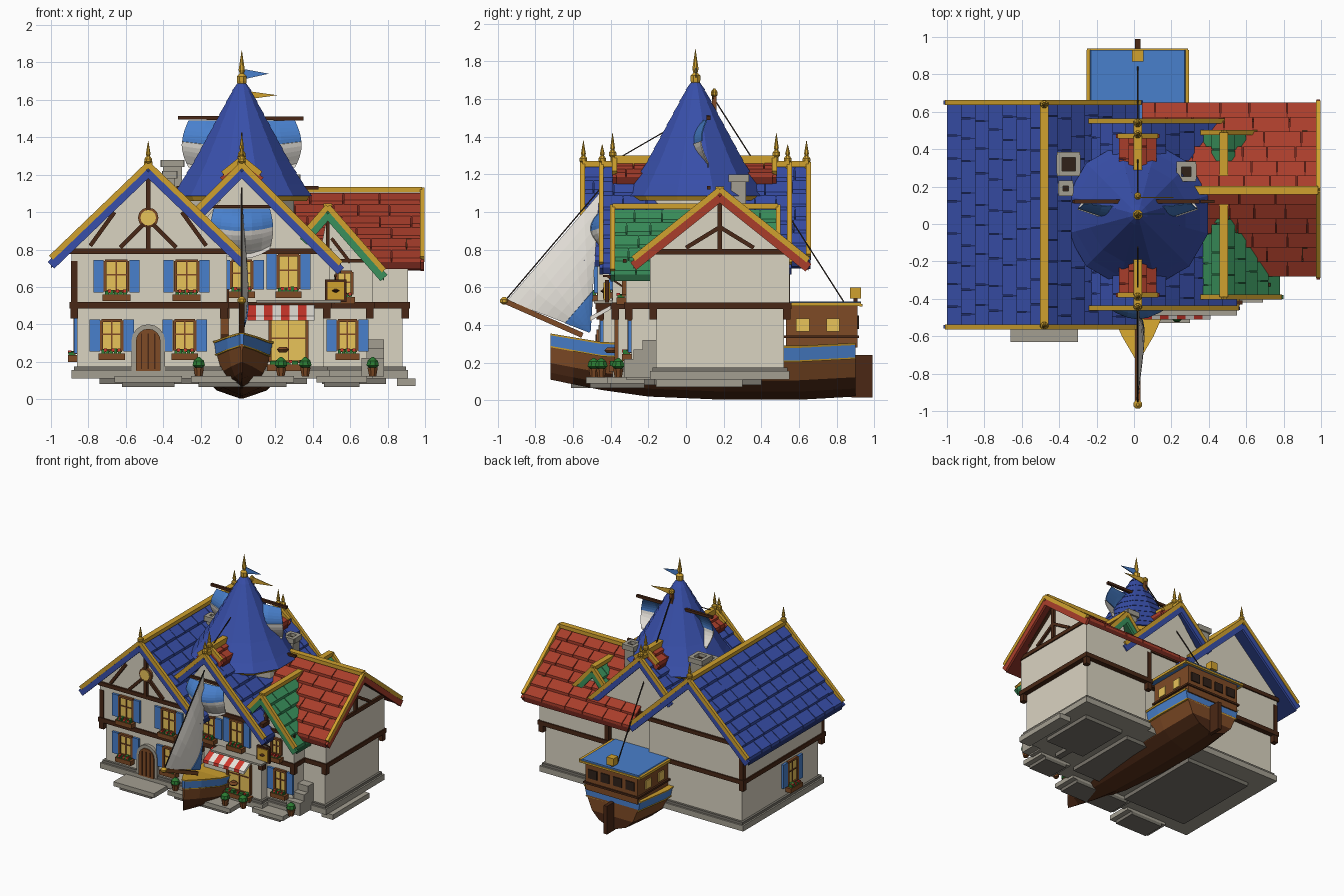
import bpy, bmesh, math, random
from mathutils import Vector as V

if "Cube" in bpy.data.objects:
    bpy.data.objects.remove(bpy.data.objects["Cube"])
random.seed(4)
HEX = dict(blue='3B50A8', dblue='27356F', sky='4A7FCB', red='A8402F', dred='6E2A22', green='3C8F5C', dgreen='2A5F3E',
           gold='CFA032', glass='E8C25A', wall='D9D2C0', stone='A29D90', dstone='77736A', wood='4A2C1C',
           hull='7E4C2A', keel='4C2C1B', white='E6E2DA', awn='D03A30', leaf='2F7A35', dark='33261F', rope='2A2420')
MATS = {}

def mat(k):
    if k not in MATS:
        m = bpy.data.materials.new(k)
        rgb = [(int(HEX[k][i:i + 2], 16) / 255) ** 2.2 for i in (0, 2, 4)]
        m.diffuse_color = (*rgb, 1)
        m.use_nodes = True
        m.node_tree.nodes["Principled BSDF"].inputs["Base Color"].default_value = m.diffuse_color
        MATS[k] = m
    return MATS[k]

def mesh(name, verts, faces, col, fix=True):
    bm = bmesh.new()
    vs = [bm.verts.new(v) for v in verts]
    for f in faces:
        bm.faces.new([vs[i] for i in f])
    if fix:
        bmesh.ops.recalc_face_normals(bm, faces=bm.faces)
    me = bpy.data.meshes.new(name)
    bm.to_mesh(me)
    bm.free()
    me.materials.append(mat(col))
    o = bpy.data.objects.new(name, me)
    bpy.context.collection.objects.link(o)
    return o

HF = [(0, 1, 2, 3), (4, 7, 6, 5), (0, 4, 5, 1), (1, 5, 6, 2), (2, 6, 7, 3), (3, 7, 4, 0)]
def hexes(name, items, col):
    return mesh(name, [v for h in items for v in h],
                [[i + 8 * k for i in f] for k in range(len(items)) for f in HF], col)

def b8(x0, x1, y0, y1, z0, z1):
    return [(x, y, z) for z in (z0, z1) for x, y in ((x0, y0), (x1, y0), (x1, y1), (x0, y1))]

def box(name, col, *e):
    return hexes(name, [b8(*e)], col)

def bar(p, q, w, h=None):
    p, q = V(p), V(q)
    d = (q - p).normalized()
    s = d.cross(V((0, 0, 1)) if abs(d.z) < .99 else V((0, 1, 0))).normalized()
    t, s = s.cross(d) * (h or w) / 2, s * w / 2
    return [c + a * s + b * t for c in (p, q) for a, b in ((-1, -1), (1, -1), (1, 1), (-1, 1))]

def prism(name, pts, ext, col):
    n = len(pts)
    vs = [V(p) for p in pts] + [V(p) + V(ext) for p in pts]
    return mesh(name, vs, [range(n), range(n, 2 * n)] + [(i, (i + 1) % n, n + (i + 1) % n, n + i) for i in range(n)], col)

def lathe(name, prof, x, y, n, col):
    vs = [(x + r * math.cos(math.tau * (i + .5) / n), y + r * math.sin(math.tau * (i + .5) / n), z) for r, z in prof for i in range(n)]
    m = len(prof)
    fs = [(k * n + i, k * n + (i + 1) % n, (k + 1) * n + (i + 1) % n, (k + 1) * n + i) for k in range(m - 1) for i in range(n)]
    return mesh(name, vs, fs + [range(n), range((m - 1) * n, m * n)], col)

def finial(name, x, y, z, h):
    lathe(name, [(.012, z - .03), (.012, z), (.022, z + .01), (.022, z + .025), (.01, z + .04), (.014, z + .05), (.001, z + h)], x, y, 8, 'gold')

def roof(name, axis, c, zr, vl, vr, slope, u0, u1, col, rows=7, tile=.15, ends=(0, 1)):
    """Gabled roof with stepped tile rows, gold ridge and verges."""
    P = (lambda u, v, z: (c + v, u, z)) if axis == 'y' else (lambda u, v, z: (u, c + v, z))
    Z = lambda v: zr - slope * abs(v)
    tiles, base, gold, under = [], [], [bar(P(u0, 0, zr + .02), P(u1, 0, zr + .02), .045, .03)], []
    for s, hw in ((-1, vl), (1, vr)):
        q = [(u0 + .01, 0), (u1 - .01, 0), (u1 - .01, s * hw), (u0 + .01, s * hw)]
        base.append([P(u, v, Z(v) - .035) for u, v in q] + [P(u, v, Z(v)) for u, v in q])
        n = max(2, round(rows * hw / max(vl, vr)))
        for i in range(n):
            a, b = s * hw * i / n, s * hw * (i + 1) / n
            u = u0
            while u < u1 - .01:
                e = min(u1, u + tile * random.uniform(.7, 1.15) * (.5 if u == u0 and i % 2 else 1))
                if u1 - e < .04:
                    e = u1
                q = [(u + .003, a), (e - .003, a), (e - .003, b), (u + .003, b)]
                k = random.uniform(.018, .026)
                tiles.append([P(x, v, Z(v) - .005) for x, v in q] + [P(x, v, Z(v) + (.003 if v == a else k)) for x, v in q])
                u = e
        for k in ends:
            u = (u0, u1)[k]
            gold.append(bar(P(u, 0, zr + .02), P(u, s * hw, Z(hw) + .02), .026, .03))
            under.append(bar(P(u, 0, zr - .02), P(u, s * hw, Z(hw) - .02), .02, .05))
    hexes(name + '_deck', base, 'd' + col)
    hexes(name + '_tiles', tiles, col)
    hexes(name + '_gold_trim', gold, 'gold')
    hexes(name + '_bargeboard', under, col)

# main storeys: x0, x1, y0, y1 of the upper floor
B = {'left_house': (-.89, -.06, -.47, .55), 'middle_house': (-.08, .49, -.39, .51),
     'green_wing': (.4, .72, -.32, .45), 'right_house': (.3, .91, -.19, .55)}
for n, (x0, x1, y0, y1) in B.items():
    box(n + '_ground_floor', 'wall', x0 + .03, x1 - .03, y0 + .03, y1 - .03, .16, .5)
    box(n + '_upper_floor', 'wall', x0, x1, y0, y1, .5, .8 if n != 'green_wing' else .74)
    box(n + '_jetty_beam', 'wood', x0 - .01, x1 + .01, y0 - .01, y1 + .01, .485, .52)
    box(n + '_plinth', 'stone', x0, x1, y0, y1, .11, .155)
    box(n + '_plinth_cap', 'dstone', x0 + .012, x1 - .012, y0 + .012, y1 - .012, .155, .175)
    cs = [(x, y) for x in (x0 + .015, x1 - .015) for y in (y0 + .015, y1 - .015)]
    hexes(n + '_corbels', [b8(x - .02, x + .02, y - .02, y + .02, .43, .49) for x, y in cs], 'wood')
    hexes(n + '_corner_posts', [b8(x - .018, x + .018, y - .018, y + .018, .52, .74) for x, y in cs[:2]], 'wood')
    if n != 'green_wing':
        box(n + '_wall_plate', 'wood', x0 - .01, x1 + .01, y0 - .01, y1 + .01, .775, .805)
    box(n + '_footing', 'dstone', x0 + .15, x1 - .12, y0 + .15, y1 - .15, .08, .115)

# gable walls
prism('left_gable', [(-.9, -.465, .8), (-.06, -.465, .8), (-.48, -.465, 1.21)], (0, 1.01, 0), 'wall')
prism('middle_gable', [(-.3, -.385, .8), (.44, -.385, .8), (.02, -.385, 1.21)], (0, .89, 0), 'wall')
prism('green_gable', [(.42, -.315, .7), (.72, -.315, .7), (.48, -.315, .99)], (0, .76, 0), 'wall')
prism('right_gable', [(.3, -.18, .79), (.3, .54, .79), (.3, .18, 1.08)], (.605, 0, 0), 'wall')

# roofs
roof('left_roof', 'y', -.48, 1.235, .52, .51, .96, -.55, .65, 'blue')
roof('middle_roof', 'y', .02, 1.235, .27, .53, 1.0, -.45, .55, 'blue')
roof('right_roof', 'x', .18, 1.1, .46, .47, .8, .04, .985, 'red', 6, .18, (1,))
roof('green_roof', 'y', .48, 1.01, .13, .3, 1.14, -.39, .49, 'green', 5)
roof('small_red_roof', 'y', .02, 1.265, .1, .1, .8, -.38, .47, 'red', 2, .12)
for i, (x, y, z, h) in enumerate([(-.48, -.545, 1.26, .12), (-.48, .64, 1.26, .12), (.02, -.445, 1.26, .1), (.02, .54, 1.26, .1),
                                  (.02, -.39, 1.29, .13), (.02, .48, 1.29, .13)]):
    finial(f'ridge_finial_{i}', x, y, z, h)

# gable timbers
F = -.475
hexes('left_gable_timbers', [bar((-.48, F, .8), (-.48, F, 1.18), .025), bar((-.48, F, .96), (-.63, F, .81), .022), bar((-.48, F, .96), (-.33, F, .81), .022),
      bar((-.79, F, .82), (-.66, F, 1.0), .022), bar((-.17, F, .82), (-.3, F, 1.0), .022)], 'wood')
hexes('green_gable_timbers', [bar((.48, -.325, .72), (.48, -.325, .97), .02), bar((.5, -.325, .86), (.6, -.325, .73), .018),
      bar((.4, -.325, .74), (.73, -.325, .74), .02)], 'wood')
G = .912
hexes('right_gable_timbers', [bar((G, .18, .8), (G, .18, 1.06), .025), bar((G, .18, .92), (G, .0, .81), .022), bar((G, .18, .92), (G, .36, .81), .022),
      bar((G, -.18, .8), (G, .18, 1.07), .03), bar((G, .54, .8), (G, .18, 1.07), .03)], 'wood')

# tower with tiered twelve-sided spire
lathe('tower_drum', [(.29, .75), (.29, 1.1)], .02, .05, 12, 'wall')
lathe('tower_eave_ring', [(.36, 1.06), (.375, 1.085)], .02, .05, 12, 'gold')
R = [.39, .345, .305, .265, .23, .195, .16, .125, .09, .055, .012]
prof = []
for i in range(10):
    z = 1.085 + .0625 * i
    prof += [(R[i], z), (R[i + 1] - .004, z + .0625)]
lathe('spire', prof, .02, .05, 12, 'blue')
lathe('spire_finial', [(.02, 1.66), (.028, 1.7), (.028, 1.725), (.012, 1.74), (.018, 1.76), (.001, 1.865)], .02, .05, 8, 'gold')
prism('blue_flag', [(.03, .05, 1.765), (.165, .05, 1.74), (.03, .05, 1.71)], (0, .005, 0), 'sky')
prism('gold_flag', [(.03, .14, 1.65), (.21, .14, 1.625), (.03, .14, 1.6)], (0, .005, 0), 'gold')
box('flag_pole', 'wood', .015, .027, .045, .055, 1.65, 1.78)

# chimneys
for i, (x, y, w, z) in enumerate([(-.35, .32, .1, 1.25), (-.365, .19, .055, 1.19), (.28, .28, .08, 1.17)]):
    h = w / 2
    box(f'chimney_{i}', 'stone', x - h, x + h, y - h, y + h, .85, z)
    hexes(f'chimney_cap_{i}', [b8(x - h - .012, x + h + .012, y + s * h - .014, y + s * h + .014, z - .01, z + .03) for s in (-1, 1)] +
          [b8(x + s * h - .014, x + s * h + .014, y - h, y + h, z - .01, z + .03) for s in (-1, 1)], 'stone')
    box(f'chimney_hole_{i}', 'dark', x - h + .01, x + h - .01, y - h + .01, y + h - .01, z, z + .004)

# windows: M maps (along wall, outwards, up) to the model
def window(name, M, u, z0, z1, w, shutters=True, flowers=True):
    H = lambda *e: [M(*p) for p in b8(*e)]
    h = w / 2
    hexes(name + '_glass', [H(u - h, u + h, -.01, .008, z0, z1)], 'glass')
    hexes(name + '_frame', [H(u + a - .008, u + a + .008, 0, .02, z0, z1) for a in (-h, h)] + [H(u - h, u + h, 0, .02, z - .008, z + .008) for z in (z0, z1)] +
          [H(u - .004, u + .004, 0, .014, z0, z1), H(u - h, u + h, 0, .014, z0 * .45 + z1 * .55 - .004, z0 * .45 + z1 * .55 + .004)], 'hull')
    if shutters:
        hexes(name + '_shutters', [H(u + s * (h + .036) - .027, u + s * (h + .036) + .027, 0, .018, z0 - .005, z1 + .005) for s in (-1, 1)], 'sky')
    if flowers:
        hexes(name + '_flower_box', [H(u - h - .015, u + h + .015, 0, .05, z0 - .05, z0 - .015)], 'hull')
        hexes(name + '_leaves', [H(u - h + i * w / 5, u - h + (i + .8) * w / 5, .008, .045, z0 - .016, z0 + random.uniform(-.002, .012)) for i in range(5)], 'leaf')
        hexes(name + '_blooms', [H(u + a * h - .008, u + a * h + .008, .03, .05, z0 - .006, z0 + .01) for a in (-.6, .1, .7)], 'awn')

front = lambda y: (lambda u, d, z: (u, y - d, z))
for i, u in enumerate((-.65, -.275)):
    window(f'left_upper_window_{i}', front(-.47), u, .575, .74, .12)
for i, u in enumerate((-.675, -.285)):
    window(f'left_lower_window_{i}', front(-.44), u, .26, .42, .11)
window('middle_upper_window_a', front(-.39), .02, .59, .74, .11)
window('middle_upper_window_b', front(-.39), .27, .59, .77, .11)
window('shop_window', front(-.36), .27, .2, .43, .2, False)
window('wing_lower_window', front(-.29), .585, .26, .42, .1)
window('wing_upper_window', front(-.32), .57, .56, .68, .08, False)
window('side_window', lambda u, d, z: (-.86 - d, u, z), -.1, .25, .43, .12)
for n, r, e, c in (('frame', .055, .025, 'hull'), ('glass', .042, .032, 'glass')):
    prism('round_window_' + n, [(-.48 + r * math.cos(a * math.tau / 12), -.46, .97 + r * math.sin(a * math.tau / 12)) for a in range(12)], (0, -e, 0), c)

# arched door with stone surround
arch = lambda r, y: [(-.48 - r, y, .15), (-.48 + r, y, .15)] + [(-.48 + r * math.cos(math.pi * i / 8), y, .31 + r * math.sin(math.pi * i / 8)) for i in range(9)]
prism('door_surround', arch(.09, -.43), (0, -.035, 0), 'stone')
prism('door', arch(.066, -.43), (0, -.045, 0), 'hull')
hexes('door_planks', [b8(-.48 + a - .003, -.48 + a + .003, -.48, -.47, .16, .35) for a in (-.035, 0, .035)], 'wood')

# doorsteps and buttress
for i, (x0, x1, y) in enumerate([(-.66, -.3, -.63), (-.25, .3, -.53), (.42, .69, -.42)]):
    box(f'upper_step_{i}', 'stone', x0, x1, y, y + .2, .09, .125)
    box(f'lower_step_{i}', 'dstone', x0 + .04, x1 - .04, y + .02, y + .2, .065, .09)
hexes('side_stairs', [b8(.66, .78, -.33 + .05 * i, -.16, .12, .22 + .05 * i) for i in range(3)], 'stone')
box('right_side_step', 'stone', .85, .95, -.16, .3, .07, .11)

# striped awning
for i in range(8):
    x = .05 + i * .045
    prism(f'awning_stripe_{i}', [(x, -.37, .52), (x, -.51, .445), (x, -.51, .42), (x, -.37, .5)], (.045, 0, 0), 'awn' if i % 2 == 0 else 'white')
box('shop_shelf', 'stone', .1, .55, -.49, -.39, .515, .53)
lathe('bread_display', [(.02, .25), (.035, .265), (.02, .28)], .24, -.4, 10, 'hull')

# hanging sign
hexes('sign_bracket', [bar((.52, -.32, .66), (.52, -.44, .66), .012), bar((.52, -.33, .6), (.52, -.42, .66), .01)], 'wood')
box('sign_frame', 'wood', .465, .58, -.43, -.41, .52, .64)
box('sign_board', 'gold', .478, .567, -.437, -.403, .533, .627)
lathe('sign_emblem', [(.005, .57), (.022, .58), (.005, .59)], .522, -.436, 8, 'wood')

# potted shrubs
for i, (x, y) in enumerate([(-.21, -.49), (.23, -.49), (.36, -.45), (.72, -.36)]):
    lathe(f'pot_{i}', [(.02, .12), (.03, .17)], x, y, 8, 'hull')
    lathe(f'shrub_{i}', [(.015, .165), (.036, .18), (.03, .205), (.006, .225)], x, y, 8, 'leaf')

# ship hull: y, half beam, keel height, rail height
ST = [(-.72, .006, .11, .355), (-.6, .075, .085, .335), (-.45, .14, .055, .31), (-.2, .2, .02, .3), (.2, .25, .003, .29), (.6, .265, .003, .29), (.9, .24, .02, .305)]
def hull(name, prof, col, out=0):
    half = [(f, g) for f, g in prof]
    ring = half + [(-f, g) for f, g in reversed(half)]
    n = len(ring)
    vs = [(.02 + f * (hb + out), y, k + g * (d - k)) for y, hb, k, d in ST for f, g in ring]
    fs = [(s * n + i, s * n + (i + 1) % n, (s + 1) * n + (i + 1) % n, (s + 1) * n + i) for s in range(len(ST) - 1) for i in range(n)]
    mesh(name, vs, fs + [range(n), range((len(ST) - 1) * n, len(ST) * n)], col)
hull('hull_bottom', [(.03, 0), (.5, .15), (.75, .36)], 'keel')
hull('hull_side', [(.75, .36), (.92, .7), (.95, .75)], 'hull')
hull('hull_blue_strake', [(.94, .72), (1, .97)], 'sky', .004)
hull('hull_gold_rail', [(1, .96), (1.02, 1.0)], 'gold', .008)
hull('hull_lower_rail', [(.95, .7), (.96, .73)], 'gold', .006)
box('rudder', 'keel', .005, .035, .88, .99, .015, .24)

# stern cabin
box('stern_cabin', 'hull', -.21, .25, .53, .91, .28, .5)
prism('cabin_roof', [(-.25, .5, .5), (.29, .5, .5), (.27, .5, .525), (-.23, .5, .525)], (0, .43, 0), 'sky')
hexes('cabin_gold_edge', [bar((.02 + s * .265, .5, .51), (.02 + s * .265, .93, .51), .02) for s in (-1, 1)] + [bar((-.25, .93, .505), (.29, .93, .505), .015)], 'gold')
hexes('cabin_side_windows', [b8(.02 + s * .232 - .006, .02 + s * .232 + .006, y - .035, y + .035, .365, .435) for s in (-1, 1) for y in (.62, .78)], 'glass')
hexes('cabin_stern_windows', [b8(x - .038, x + .038, .9, .918, .38, .45) for x in (-.145, -.035, .075, .185)], 'dark')
box('cabin_sill', 'wood', -.225, .265, .52, .92, .33, .345)
box('stern_lantern', 'gold', -.01, .05, .87, .93, .54, .6)
box('lantern_post', 'wood', .012, .028, .89, .91, .5, .54)

# bowsprit, mast, yards and ropes
hexes('bowsprit', [bar((.02, -.55, .345), (.02, -.97, .53), .028)], 'hull')
lathe('bowsprit_knob', [(.008, .508), (.024, .52), (.024, .535), (.008, .55)], .02, -.965, 8, 'gold')
hexes('mast', [bar((.02, .15, 1.1), (.02, .15, 1.62), .022)], 'hull')
lathe('mast_knob', [(.008, 1.61), (.02, 1.622), (.02, 1.638), (.006, 1.655)], .02, .15, 8, 'gold')
hexes('yards', [bar((-.32, .12, 1.505), (.35, .12, 1.5), .02), bar((-.33, .12, 1.13), (.43, .12, 1.13), .018), bar((-.15, -.42, 1.03), (.19, -.42, 1.03), .018)], 'wood')
hexes('ropes', [bar((.02, .15, 1.6), (.02, .84, .52), .007), bar((.02, .15, 1.58), (.02, -.42, 1.25), .006), bar((.02, -.45, 1.13), (.02, -.96, .53), .007)], 'rope')

# sails as bulged patches
def sail(name, f, u0, u1, col, n=6):
    pts = [f(u0 + (u1 - u0) * i / n, j / n) for i in range(n + 1) for j in range(n + 1)]
    k = n + 1
    o = mesh(name, pts, [(i * k + j, i * k + j + 1, i * k + k + j + 1, i * k + k + j) for i in range(n) for j in range(n)], col)
    o.modifiers.new('thickness', 'SOLIDIFY').thickness = .006

A, Bp, C = V((.02, -.46, 1.1)), V((.02, -.95, .53)), V((.02, -.51, .36))
jib = lambda u, v: C + (A + (Bp - A) * v - C) * u + V((.16 * u * (1 - u) * (.4 + v * (1 - v) * 2), 0, 0))
sail('jib_corner', jib, .01, .3, 'sky')
sail('jib_sail', jib, .3, 1, 'white')
def square(y, z, h, hw, bulge):
    return lambda u, v: V((.02 + (2 * v - 1) * hw * (1 + .12 * math.sin(math.pi * u)), y - bulge * math.sin(math.pi * min(u + .1, 1)) * (.35 + .65 * math.sin(math.pi * v)),
                           z - h * u + .05 * u * (2 * v - 1) ** 2))
for n, f in (('main', square(.12, 1.49, .3, .285, .11)), ('front', square(-.41, 1.02, .27, .15, .1))):
    sail(n + '_sail_blue_band', f, 0, .45, 'sky')
    sail(n + '_sail_white_band', f, .45, 1, 'white')
